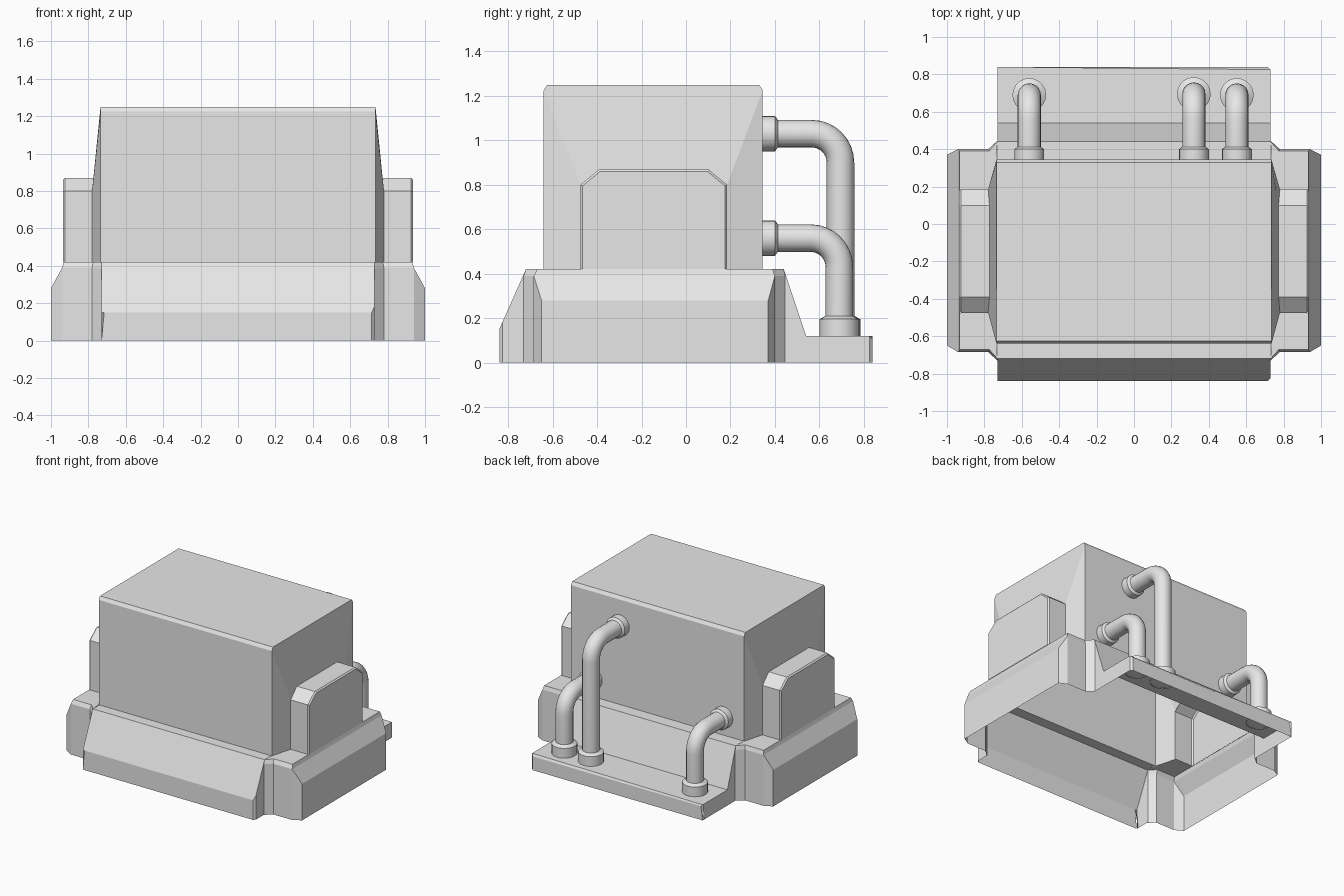
import bpy, bmesh, math
from mathutils import Vector

if "Cube" in bpy.data.objects:
    bpy.data.objects.remove(bpy.data.objects["Cube"])

grey = bpy.data.materials.new("plain_grey")
grey.use_nodes = True
COLOUR = (0.8, 0.8, 0.8, 1)
grey.diffuse_color = COLOUR
grey.node_tree.nodes["Principled BSDF"].inputs["Base Color"].default_value = COLOUR


def finish(name, bm, inside=None, smooth=False):
    """Weld, turn the normals away from an inside point and link the object."""
    bmesh.ops.remove_doubles(bm, verts=bm.verts, dist=0.0005)
    bmesh.ops.recalc_face_normals(bm, faces=bm.faces)
    if inside:
        out = sum((f.calc_center_median() - Vector(inside)).dot(f.normal) * f.calc_area()
                  for f in bm.faces)
        if out < 0:
            bmesh.ops.reverse_faces(bm, faces=bm.faces)
    mesh = bpy.data.meshes.new(name)
    bm.to_mesh(mesh)
    bm.free()
    mesh.materials.append(grey)
    if smooth:
        mesh.shade_smooth()
        mesh.set_sharp_from_angle(angle=math.radians(32))
    obj = bpy.data.objects.new(name, mesh)
    bpy.context.collection.objects.link(obj)
    return obj


def face(bm, points):
    return bm.faces.new([bm.verts.new(p) for p in points])


def loft(bm, rings, closed=False):
    rows = [[bm.verts.new(p) for p in ring] for ring in rings]
    count = len(rows[0])
    for low, high in zip(rows, rows[1:]):
        for i in range(count if closed else count - 1):
            j = (i + 1) % count
            bm.faces.new((low[i], low[j], high[j], high[i]))


def bevel_where(bm, rule, width):
    bmesh.ops.remove_doubles(bm, verts=bm.verts, dist=0.0005)
    edges = [e for e in bm.edges if len(e.link_faces) == 2
             and rule(e.verts[0].co, e.verts[1].co)]
    bmesh.ops.bevel(bm, geom=edges, offset=width, segments=1, affect='EDGES')


def apron(name, profile, cap_start, inside, rule):
    """Open-bottomed (y, z) profile across the width, with end caps."""
    bm = bmesh.new()
    w = 0.73
    loft(bm, [[(x, y, z) for y, z in profile] for x in (-w, w)])
    for x in (-w, w):
        cap = profile[1:] + [(cap_start, 0)]
        face(bm, [(x, y, z) for y, z in cap])
    bevel_where(bm, rule, 0.015)
    finish(name, bm, inside)


# Sloped front and stepped rear of the base
apron("front_apron", [(-.64, .42), (-.72, .42), (-.84, .15), (-.84, 0)], -.72, (0, -.7, .1),
      lambda a, b: max(a.y, b.y) < -.83 and abs(a.x - b.x) < .01)
apron("rear_platform", [(.345, .42), (.44, .42), (.54, .12), (.84, .12), (.84, 0)], .44,
      (0, .45, .05), lambda a, b: min(a.y, b.y) > .83)

# Side skirts of the base, each running up to the rim around the body
wall = [(.73, -.73), (.78, -.685), (.94, -.685), (1, -.65),
        (1, .37), (.94, .4), (.78, .4), (.73, .445)]
neck = wall[:3] + [wall[2], wall[5]] + wall[5:]
rim = [(.73, -.72), (.775, -.67), (.932, -.67), (.932, -.67),
       (.932, .39), (.932, .39), (.775, .39), (.73, .44)]
hole = [(.735, -.64), (.78, -.475), (.93, -.475), (.93, -.475),
        (.93, .185), (.93, .185), (.78, .185), (.735, .345)]
levels = ((0, wall), (.28, wall), (.39, neck), (.42, rim), (.42, hole))
for side, label in ((1, "left"), (-1, "right")):
    bm = bmesh.new()
    loft(bm, [[(side * x, y, z) for x, y in ring] for z, ring in levels])
    finish(label + "_skirt", bm, (side * .75, -.14, 0))

# Main body, open below, with sides that lean out to meet the side boxes
box = [(-.475, .42), (-.475, .8), (-.39, .87), (.1, .87), (.185, .8), (.185, .42)]
crown = [(-.64, .42), (-.64, 1.225), (-.625, 1.25), (.33, 1.25), (.345, 1.225), (.345, .42)]
bm = bmesh.new()
loft(bm, [[(x, y, z) for y, z in crown] for x in (-.735, .735)])
for side in (1, -1):
    lean = [(side * (.78 - max(0, z - .8) * .1), y, z) for y, z in box]
    edge = [(side * .735, y, z) for y, z in crown]
    face(bm, lean[:2] + edge[1::-1])
    face(bm, lean[4:] + edge[:3:-1])
    face(bm, lean[1:5] + edge[4:0:-1])
finish("main_body", bm, (0, -.14, .6))

# Side boxes with chamfered shoulders
for side, label in ((1, "left"), (-1, "right")):
    bm = bmesh.new()
    outer = [(side * .935, y, z) for y, z in box]
    loft(bm, [[(side * .772, y, z) for y, z in box], outer])
    face(bm, outer)
    bevel_where(bm, lambda a, b: min(abs(a.x), abs(b.x)) > .93, 0.01)
    finish(label + "_side_box", bm, (side * .8, -.14, .5))


def pipe(name, x, height, drop_y):
    """Elbow pipe with a collar on the body and another on the platform."""
    bend, thick, sides = 0.13, 0.062, 20
    path = [(.345, height, 0, .08), (.4, height, 0, .08), (.413, height, 0, thick)]
    for i in range(9):
        a = math.pi / 2 * i / 8
        path.append((drop_y - bend + bend * math.sin(a),
                     height - bend + bend * math.cos(a), a, thick))
    for z, radius in ((.21, thick), (.195, .09), (.115, .09)):
        path.append((drop_y, z, math.pi / 2, radius))
    rings = []
    for y, z, a, radius in path:
        ring = []
        for k in range(sides):
            t = math.tau * k / sides
            rise = radius * math.sin(t)
            ring.append((x + radius * math.cos(t),
                         y + rise * math.sin(a), z + rise * math.cos(a)))
        rings.append(ring)
    bm = bmesh.new()
    loft(bm, rings, closed=True)
    finish(name, bm, (x, drop_y - bend / 2, height - bend / 2), smooth=True)


# Rear pipes
pipe("tall_pipe", .32, 1.03, .695)
pipe("left_short_pipe", .55, .56, .69)
pipe("right_short_pipe", -.56, .56, .69)
